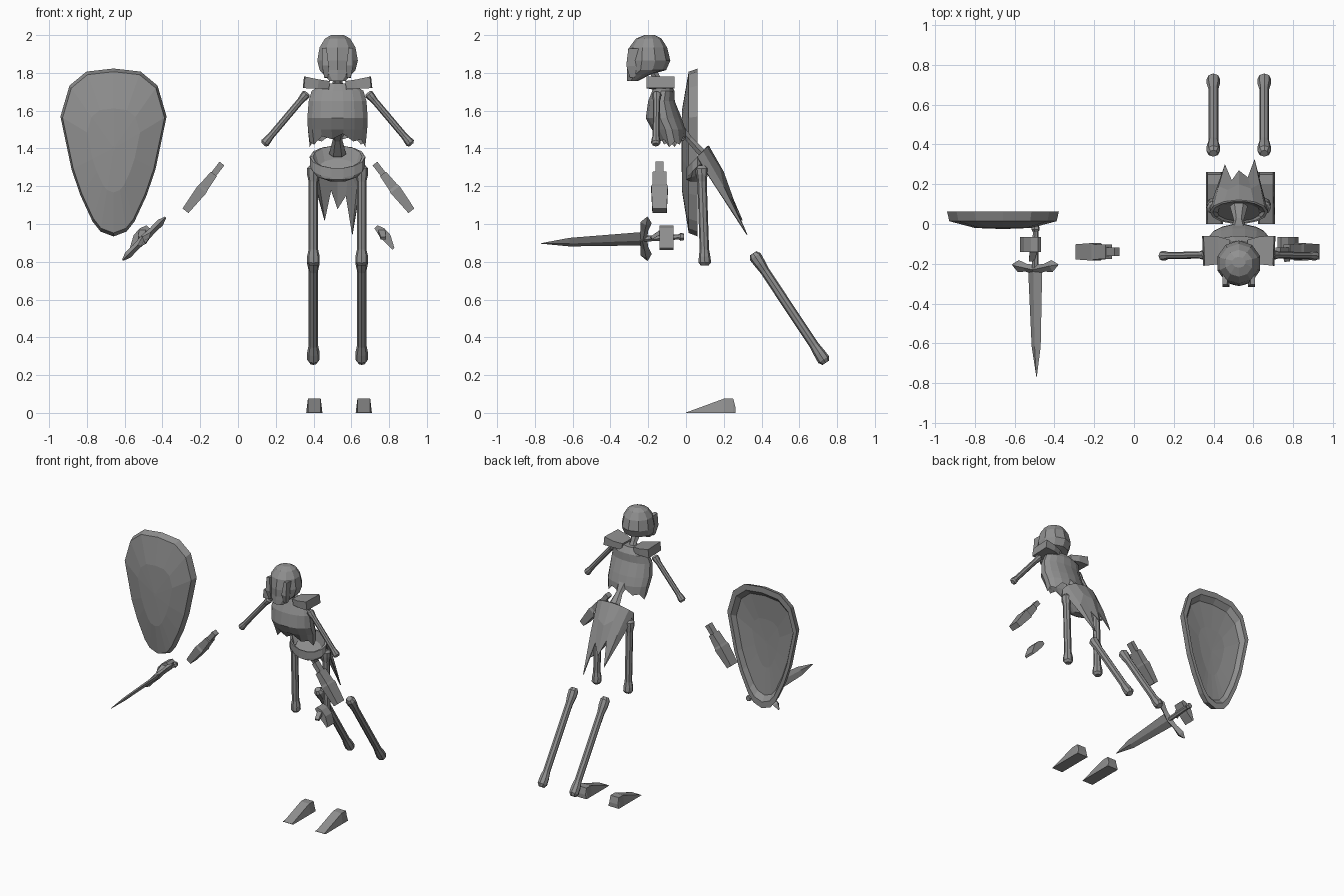
import bpy, bmesh
from math import sin, cos, pi
from mathutils import Vector as V

cube = bpy.data.objects.get("Cube")
if cube:
    bpy.data.objects.remove(cube)

grey = bpy.data.materials.new("plain_grey")
grey.use_nodes = True
grey.diffuse_color = (0.28, 0.28, 0.28, 1)
grey.node_tree.nodes["Principled BSDF"].inputs["Base Color"].default_value = (0.28, 0.28, 0.28, 1)
grey.node_tree.nodes["Principled BSDF"].inputs["Roughness"].default_value = 0.9

MID = 0.527   # body centre line
X, Y = V((1, 0, 0)), V((0, 1, 0))


def loft(name, rings, start=True, end=True, closed=True):
    """Skin a list of equally long point rings."""
    bm = bmesh.new()
    rows = [[bm.verts.new(p) for p in r] for r in rings]
    n = len(rows[0])
    for r, q in zip(rows, rows[1:]):
        for i in range(n if closed else n - 1):
            j = (i + 1) % n
            bm.faces.new((r[i], r[j], q[j], q[i]))
    if start:
        bm.faces.new(rows[0])
    if end:
        bm.faces.new(rows[-1])
    bmesh.ops.recalc_face_normals(bm, faces=bm.faces)
    mesh = bpy.data.meshes.new(name)
    bm.to_mesh(mesh)
    bm.free()
    mesh.materials.append(grey)
    ob = bpy.data.objects.new(name, mesh)
    bpy.context.collection.objects.link(ob)
    return ob


def tube(name, a, b, profile, n=8, hint=Y, phase=0.0):
    """Straight limb from a to b; profile holds (fraction, half width along hint, half depth)."""
    a, b = V(a), V(b)
    u = (b - a).normalized()
    v = (hint - u * hint.dot(u)).normalized()
    w = u.cross(v)
    angles = [phase + 2 * pi * i / n for i in range(n)]
    return loft(name, [[a.lerp(b, t) + v * p * cos(k) + w * q * sin(k) for k in angles]
                       for t, p, q in profile])


def bar(name, a, b, profile, hint=Y):
    """Rectangular version of tube."""
    return tube(name, a, b, [(t, p * 2 ** .5, q * 2 ** .5) for t, p, q in profile], 4, hint, pi / 4)


def bone(name, a, b, r, hint=Y):
    knob = r * 1.35
    tube(name, a, b, [(0, r * .8, r * .8), (.03, knob, knob), (.09, knob, knob * .9), (.16, r, r),
                      (.84, r, r), (.91, knob, knob * .9), (.97, knob, knob), (1, r * .8, r * .8)], 8, hint)


def oval(cy, z, rx, ry, n=10):
    k = [2 * pi * (i + .5) / n for i in range(n)]
    return [V((MID + rx * cos(a), cy + ry * sin(a), z)) for a in k]


# Skull, with the lower rings drawn forward into the jaw
skull = [(2.0, .035, -.22, -.165), (1.982, .07, -.265, -.13), (1.935, .1, -.3, -.1),
         (1.865, .113, -.313, -.083), (1.815, .1, -.312, -.105), (1.79, .075, -.312, -.19),
         (1.757, .045, -.312, -.255)]
loft("skull", [oval((f + b) / 2, z, rx, (b - f) / 2) for z, rx, f, b in skull])
for s in (-1, 1):
    bar("cheek_guard", (MID + s * .07, -.275, 1.93), (MID + s * .06, -.285, 1.775),
        [(0, .03, .012), (.6, .035, .018), (1, .012, .01)])
tube("neck", (MID, -.175, 1.81), (MID, -.115, 1.7), [(0, .035, .025), (.5, .025, .02), (1, .04, .03)], 6, X)

# Ragged ribcage shirt, open at the bottom
torso = [(-.125, 1.745, .07, .04), (-.12, 1.705, .14, .06), (-.13, 1.65, .156, .072),
         (-.118, 1.56, .163, .097), (-.092, 1.5, .16, .09)]
rings = [oval(*t, 16) for t in torso]
hem = oval(-.075, 1.465, .15, .075, 16)
for i, p in enumerate(hem):
    p.z -= .045 * ((p.x - MID) / .15) ** 2 + (.014 if i % 2 else -.014)
loft("torso", rings + [hem], end=False)

# Lower spine and pelvis bowl with a rim that rises to the back
tube("lower_spine", (MID, -.03, 1.5), (MID, .09, 1.37), [(0, .045, .03), (.4, .025, .02), (1, .045, .025)], 6, X)


def rim(k, grow=1.0):
    return V((MID + .145 * grow * cos(k), .06 + .06 * grow * sin(k), 1.355 + .06 * sin(k)))


turn = [2 * pi * i / 14 for i in range(14)]
loft("pelvis", [[rim(k, .75) + V((0, 0, -.07)) for k in turn], [rim(k, .9) for k in turn],
                [rim(k) for k in turn], [rim(k) + V((0, 0, -.05)) for k in turn],
                [V((MID + .11 * cos(k), .05 + .05 * sin(k), 1.255 + .02 * sin(k))) for k in turn],
                [V((MID + .04 * cos(k), .045 + .025 * sin(k), 1.225)) for k in turn]])

# Torn cloth trailing behind the pelvis
tips = [(.13, .13, 1.24), (.08, .325, .945), (.045, .235, 1.15), (0, .27, 1.08),
        (-.035, .22, 1.18), (-.07, .3, 1.02), (-.13, .13, 1.24)]
top = [rim(pi * i / 6, 1.02) for i in range(7)]
low = [V((MID + x, y, z)) for x, y, z in tips]
middle = [a.lerp(b, .45) + V((0, .012, .012)) * sin(pi * i / 6) for i, (a, b) in enumerate(zip(top, low))]
cloth = loft("torn_cloth", [top, middle, low], False, False, False)
solid = cloth.modifiers.new("thickness", "SOLIDIFY")
solid.thickness = .006

# Paired limbs
for s in (-1, 1):
    side = "left_" if s > 0 else "right_"
    bar(side + "shoulder_plate", (MID + s * .045, -.13, 1.735), (MID + s * .178, -.135, 1.75),
        [(0, .05, .022), (.45, .07, .024), (1, .075, .031)])
    bone(side + "upper_arm", (MID + s * .16, -.155, 1.695), (MID + s * .392, -.16, 1.42), .018)
    bone(side + "thigh", (MID + s * .128, .082, 1.31), (MID + s * .128, .1, .78), .025, X)
    bone(side + "shin", (MID + s * .128, .355, .845), (MID + s * .128, .74, .265), .025, X)

    # Wedge foot
    foot = [(0, .002), (.2, .075), (.25, .075), (.262, .03)]
    fx = .535 + s * .131
    loft(side + "foot", [[V((fx - .043, y, 0)), V((fx + .043, y, 0)),
                          V((fx + .034, y, z)), V((fx - .034, y, z))] for y, z in foot])

    # Forearm with bracer
    ex = .725 if s > 0 else -.085
    a, b = V((ex, -.14, 1.32)), V((ex + s * .193, -.14, 1.07))
    bar(side + "forearm", a, b, [(0, .022, .016), (1, .018, .016)])
    bar(side + "bracer", a, b, [(.22, .036, .02), (.5, .038, .026), (.55, .044, .03), (1, .038, .02)])

    # Curved hand and thumb
    hx = .73 if s > 0 else -.475
    path = [(0, .985, .008), (.028, .962, .016), (.06, .925, .017), (.093, .868, .005)]
    loft(side + "hand", [[V((hx + s * (d - t), -.14, z - t)), V((hx + s * (d + t), -.14, z + t)),
                          V((hx + s * (d + t), -.065, z + t)), V((hx + s * (d - t), -.065, z - t))]
                         for d, z, t in path])
    bar(side + "thumb", (hx + s * .03, -.13, .96), (hx + s * .04, -.185, .925),
        [(0, .018, .012), (1, .014, .008)], X)

# Sword pointing forward, rolled diagonally
roll = V((1, 0, 1)).normalized()
hilt = V((-.497, -.23, .922))
tube("blade", hilt, (-.49, -.767, .897), [(0, .05, .014), (.72, .032, .011), (1, .002, .002)], 4, roll)
tube("grip", hilt, (-.495, -.03, .932), [(0, .017, .017), (1, .014, .014)], 6, roll)
tube("pommel", (-.495, -.04, .932), (-.495, -.01, .932), [(0, .014, .014), (.4, .022, .022), (1, .018, .018)], 6, roll)
for s in (-1, 1):
    end = hilt + roll * s * .16 + V((0, .025, 0))
    tube("crossguard", hilt, end, [(0, .024, .022), (.4, .02, .018), (.75, .03, .02), (1, .005, .005)], 4)

# Domed shield, hollow behind, from a mirrored half outline
half = [(0, 1.823), (.143, 1.807), (.233, 1.733), (.281, 1.569), (.222, 1.288),
        (.175, 1.151), (.111, 1.013), (.069, .96), (0, .934)]
outline = half + [(-x, z) for x, z in half[-2:0:-1]]
layers = [(.03, -.025), (.5, -.02), (.96, .014), (1, .062), (.9, .062), (.82, .03), (.4, .015), (.03, .012)]
loft("shield", [[V((-.659 + x * k, y, 1.4 + (z - 1.4) * k)) for x, z in outline] for k, y in layers])
